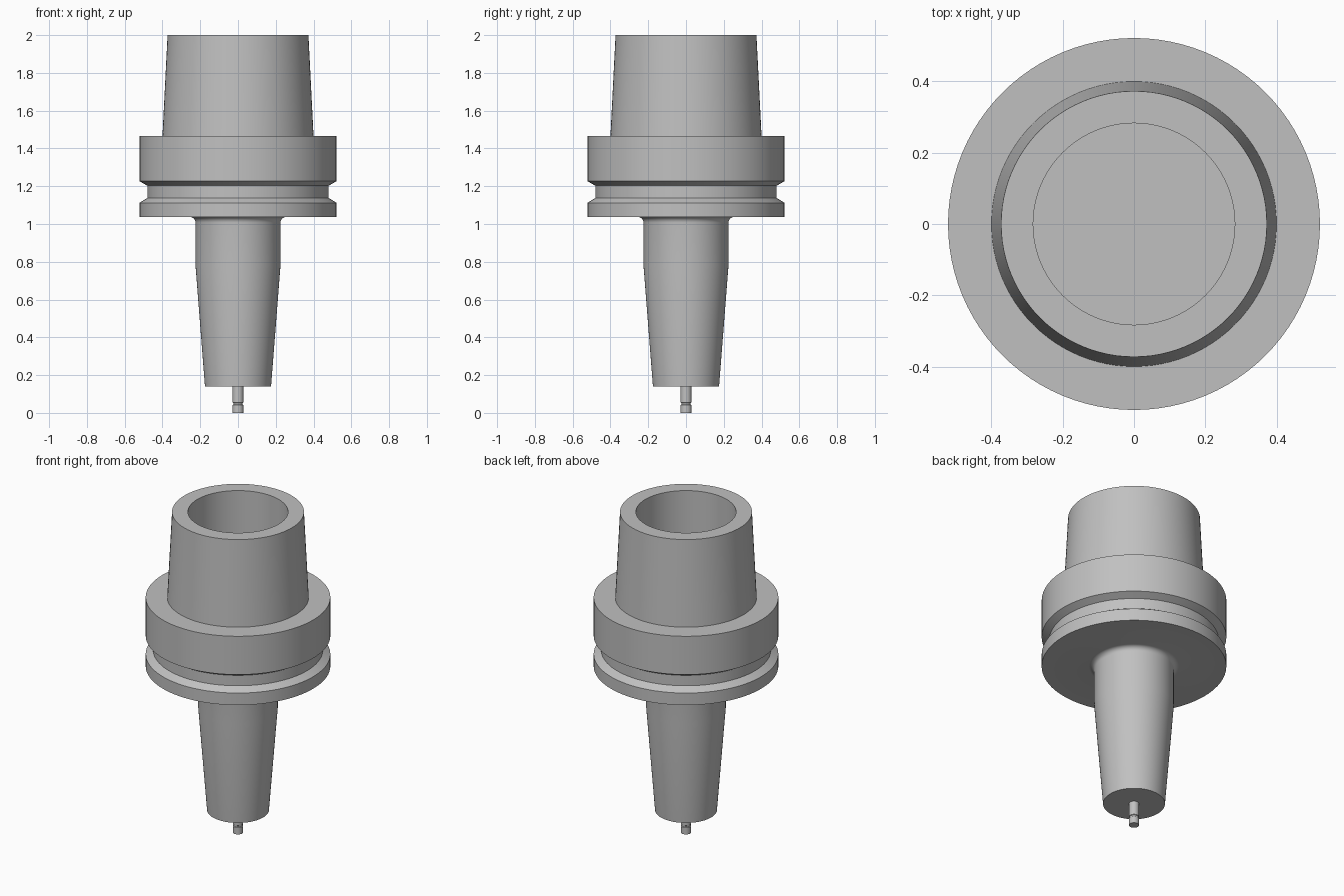
import bpy
import bmesh
from math import cos, sin, pi

cube = bpy.data.objects.get("Cube")
if cube:
    bpy.data.objects.remove(cube, do_unlink=True)

STEEL = (0.53, 0.53, 0.53, 1)
steel = bpy.data.materials.new("steel grey")
steel.use_nodes = True
steel.diffuse_color = STEEL
steel.node_tree.nodes["Principled BSDF"].inputs["Base Color"].default_value = STEEL


def lathe(name, profile, segments=96):
    """Revolve (radius, height) points about z; radius 0 closes the end."""
    bm = bmesh.new()
    verts = [bm.verts.new((r, 0, z)) for r, z in profile]
    edges = [bm.edges.new(pair) for pair in zip(verts, verts[1:])]
    bmesh.ops.spin(bm, geom=verts + edges, cent=(0, 0, 0), axis=(0, 0, 1),
                   angle=2 * pi, steps=segments, use_duplicate=False)
    bmesh.ops.remove_doubles(bm, verts=bm.verts, dist=0.0001)
    bmesh.ops.recalc_face_normals(bm, faces=bm.faces)
    mesh = bpy.data.meshes.new(name)
    bm.to_mesh(mesh)
    bm.free()
    mesh.materials.append(steel)
    obj = bpy.data.objects.new(name, mesh)
    bpy.context.collection.objects.link(obj)
    bpy.ops.object.select_all(action="DESELECT")
    obj.select_set(True)
    bpy.context.view_layer.objects.active = obj
    bpy.ops.object.shade_smooth_by_angle(angle=pi / 9)
    return obj


# Fillet between the lower sleeve and the underside of the flange
FILLET = 0.03
fillet = [(0.225 + FILLET * (1 - cos(a)), 1.007 + FILLET * sin(a))
          for a in (i * pi / 12 for i in range(7))]

# Holder body: tapered nose, filleted neck, grooved flange, hollow taper shank
nose = [(0, 0.14), (0.175, 0.14), (0.225, 0.78)]
flange = [(0.522, 1.037), (0.522, 1.112), (0.48, 1.138), (0.48, 1.203),
          (0.522, 1.227), (0.522, 1.466)]
shank = [(0.4, 1.466), (0.373, 2.0)]
bore = [(0.283, 2.0), (0.283, 1.466), (0, 1.466)]
lathe("tool_holder_body", nose + fillet + flange + shank + bore)

# Slim cutter with a narrow neck above its tip
lathe("cutting_tool", [(0, 0), (0.029, 0), (0.029, 0.042), (0.025, 0.045),
                       (0.025, 0.052), (0.029, 0.055), (0.029, 0.15), (0, 0.15)], 32)
